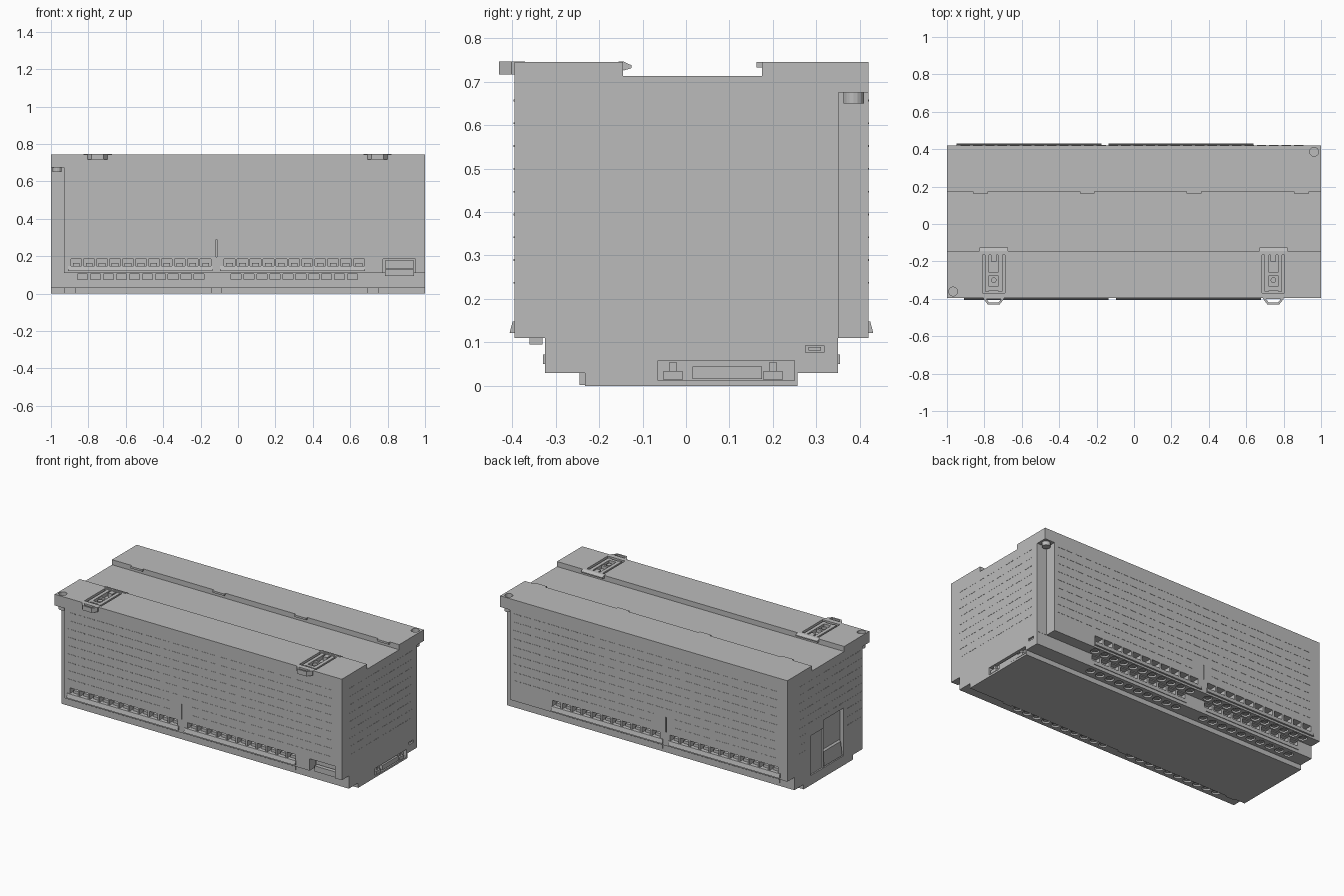
import bpy, bmesh, math
from mathutils import Matrix, Vector

cube = bpy.data.objects.get("Cube")
if cube:
    bpy.data.objects.remove(cube, do_unlink=True)

grey = bpy.data.materials.new("housing grey")
grey.use_nodes = True
COLOUR = (0.5, 0.5, 0.5, 1)
grey.diffuse_color = COLOUR
grey.node_tree.nodes["Principled BSDF"].inputs["Base Color"].default_value = COLOUR


def box(bm, x0, x1, y0, y1, z0, z1):
    size = Matrix.Diagonal((x1 - x0, y1 - y0, z1 - z0, 1))
    centre = Vector((x0 + x1, y0 + y1, z0 + z1)) / 2
    bmesh.ops.create_cube(bm, size=1, matrix=Matrix.Translation(centre) @ size)


def cylinder(bm, x, y, z0, z1, r, sides=16):
    bmesh.ops.create_cone(bm, cap_ends=True, segments=sides, radius1=r, radius2=r,
                          depth=z1 - z0, matrix=Matrix.Translation((x, y, (z0 + z1) / 2)))


def prism(bm, points, shift):
    face = bm.faces.new([bm.verts.new(p) for p in points])
    out = bmesh.ops.extrude_face_region(bm, geom=[face])
    moved = [v for v in out["geom"] if isinstance(v, bmesh.types.BMVert)]
    bmesh.ops.translate(bm, verts=moved, vec=shift)


def finish(bm, name):
    bmesh.ops.recalc_face_normals(bm, faces=bm.faces)
    mesh = bpy.data.meshes.new(name)
    bm.to_mesh(mesh)
    bm.free()
    mesh.materials.append(grey)
    obj = bpy.data.objects.new(name, mesh)
    bpy.context.collection.objects.link(obj)
    return obj


FRONT, BACK = -0.395, 0.42
PITCH = 0.0692
# Each long side: outward sign, upper face, lower face, shift of its terminals
SIDES = [("front", -1, FRONT, -0.325, 0), ("back", 1, BACK, 0.35, -0.04)]


def span(bm, x0, x1, face, sign, inner, outer, z0, z1):
    """Box reaching inward and outward from a long side face."""
    a, b = sorted((face - sign * inner, face + sign * outer))
    box(bm, x0, x1, a, b, z0, z1)


def terminals(shift):
    """Centres of both terminal groups, as (x, is_upper)."""
    for start in (-0.865, -0.045):
        for i in range(11):
            yield start + shift + i * PITCH, True
        for i in range(10):
            yield start + shift + (i + 0.5) * PITCH, False


# Housing: stepped profile with a rail channel along the top
half = [(FRONT, 0.745), (FRONT, 0.11), (-0.325, 0.11), (-0.325, 0.03), (-0.232, 0.03),
        (-0.232, 0), (0.257, 0), (0.257, 0.03), (0.35, 0.03), (0.35, 0.11), (BACK, 0.11),
        (BACK, 0.745), (0.175, 0.745), (0.175, 0.713), (-0.145, 0.713), (-0.145, 0.745)]
bm = bmesh.new()
prism(bm, [(-0.999, y, z) for y, z in half], (1.998, 0, 0))
housing = finish(bm, "housing")

# Cutter: corner notches, screw holes, terminal windows, wells and recesses
bm = bmesh.new()
box(bm, 0.93, 1.1, 0.351, 0.5, 0.1, 0.675)
box(bm, -1.1, -0.93, -0.5, -0.326, 0.1, 0.675)
cylinder(bm, 0.963, 0.386, 0.65, 0.8, 0.024)
cylinder(bm, -0.967, -0.361, 0.65, 0.8, 0.024)
for name, sign, upper, lower, shift in SIDES:
    for x, is_upper in terminals(shift):
        if is_upper:
            span(bm, x - 0.029, x + 0.029, upper, sign, 0.045, 0.05, 0.148, 0.185)
            cylinder(bm, x, upper - sign * 0.035, 0.09, 0.132, 0.026)
        else:
            span(bm, x - 0.027, x + 0.027, lower, sign, 0.03, 0.02, 0.075, 0.104)
            cylinder(bm, x, lower - sign * 0.046, 0.01, 0.052, 0.026)
    split = -0.115 + shift
    span(bm, split - 0.003, split + 0.003, upper, sign, 0.012, 0.05, 0.195, 0.29)
box(bm, 0.775, 0.95, -0.5, -0.335, 0.09, 0.185)
box(bm, 0.975, 1.1, -0.065, 0.25, 0.012, 0.058)
box(bm, 0.985, 1.1, 0.275, 0.318, 0.077, 0.093)
box(bm, -1.1, -0.975, -0.14, 0.06, 0.06, 0.36)
box(bm, -1.1, -0.99, 0.061, 0.19, 0.06, 0.31)
for cx in (-0.75, 0.745):
    box(bm, cx - 0.06, cx + 0.06, -0.37, -0.165, 0.718, 0.8)
cutter = finish(bm, "cutter")
cutter.hide_render = True
mod = housing.modifiers.new("openings", "BOOLEAN")
mod.operation, mod.solver, mod.object = "DIFFERENCE", "EXACT", cutter
graph = bpy.context.evaluated_depsgraph_get()
cut_mesh = bpy.data.meshes.new_from_object(housing.evaluated_get(graph))
housing.modifiers.clear()
housing.data = cut_mesh
bpy.data.objects.remove(cutter, do_unlink=True)

# Terminal screws, lips and vent strips on both long sides
for name, sign, upper, lower, shift in SIDES:
    screws = bmesh.new()
    for x, is_upper in terminals(shift):
        y = upper - sign * 0.035 if is_upper else lower - sign * 0.046
        z = 0.116 if is_upper else 0.036
        cylinder(screws, x, y, z, z + 0.02, 0.02, 12)
        box(screws, x - 0.016, x + 0.016, y - 0.003, y + 0.003, z - 0.003, z)
        if is_upper:
            # Clamp inside each wire opening
            span(screws, x - 0.018, x + 0.018, upper, sign, 0.046, -0.02, 0.147, 0.165)
    finish(screws, name + "_terminal_screws")

    lips = bmesh.new()
    for x0, x1 in ((-0.91, -0.135), (-0.095, 0.68)):
        x0, x1 = x0 + shift, x1 + shift
        prism(lips, [(x0, upper, 0.148), (x0, upper + sign * 0.004, 0.148),
                     (x0, upper + sign * 0.011, 0.122), (x0, upper, 0.122)], (x1 - x0, 0, 0))
        span(lips, x0 + 0.05, x1 - 0.05, lower, sign, 0.002, 0.004, 0.05, 0.072)
    finish(lips, name + "_terminal_lips")

    vents = bmesh.new()
    for row in range(9):
        z = 0.235 + row * 0.0525
        for i in range(28):
            x = -sign * (-0.88 + i * 0.066)
            if z > 0.295 or abs(x + 0.115 - shift) > 0.06:
                span(vents, x - 0.025, x + 0.025, upper, sign, 0.002, 0.0015, z, z + 0.004)
    finish(vents, name + "_vents")

# Vent strips on the two ends
vents = bmesh.new()
for row in range(9):
    z = 0.235 + row * 0.0525
    for i in range(8):
        y = -0.29 + i * 0.08
        box(vents, 0.997, 1, y - 0.03, y + 0.03, z, z + 0.004)
        if z > 0.37 or not -0.18 < y < 0.23:
            box(vents, -1, -0.997, y - 0.03, y + 0.03, z, z + 0.004)
finish(vents, "end_vents")

# Expansion connector on one end
bm = bmesh.new()
box(bm, 0.97, 0.995, 0.015, 0.175, 0.016, 0.045)
for y in (-0.03, 0.2):
    box(bm, 0.97, 0.999, y - 0.022, y + 0.022, 0.014, 0.034)
    box(bm, 0.97, 0.99, y - 0.008, y + 0.008, 0.034, 0.055)
box(bm, 0.97, 0.993, 0.282, 0.311, 0.081, 0.089)
finish(bm, "end_connector")

# Cover plate in the opposite recess
bm = bmesh.new()
prism(bm, [(-0.974, -0.13, 0.16), (-0.985, -0.13, 0.15), (-0.997, -0.13, 0.065),
           (-0.974, -0.13, 0.065)], (0, 0.18, 0))
finish(bm, "end_cover")

# Socket in the front opening
bm = bmesh.new()
box(bm, 0.785, 0.94, -0.36, -0.33, 0.095, 0.13)
box(bm, 0.785, 0.94, -0.345, -0.33, 0.135, 0.178)
finish(bm, "front_socket")

# Rail tabs along the back of the channel
bm = bmesh.new()
for x in (-0.82, -0.25, 0.32, 0.895):
    box(bm, x - 0.04, x + 0.04, 0.162, 0.18, 0.733, 0.745)
finish(bm, "rail_tabs")

# Sliding rail clips
for label, cx in (("right", -0.75), ("left", 0.745)):
    bm = bmesh.new()
    # Hook over the channel
    prism(bm, [(cx - 0.075, y, z) for y, z in
               ((-0.155, 0.747), (-0.145, 0.747), (-0.126, 0.738), (-0.126, 0.731),
                (-0.143, 0.726), (-0.155, 0.73))], (0.15, 0, 0))
    # Slider frame with a central spring
    for s in (-1, 1):
        a, b = sorted((cx + s * 0.024, cx + s * 0.046))
        box(bm, a, b, -0.36, -0.165, 0.716, 0.742)
    box(bm, cx - 0.015, cx + 0.015, -0.2, -0.165, 0.716, 0.742)
    box(bm, cx - 0.024, cx + 0.024, -0.275, -0.26, 0.716, 0.738)
    box(bm, cx - 0.024, cx + 0.024, -0.355, -0.335, 0.716, 0.742)
    cylinder(bm, cx, -0.3, 0.716, 0.736, 0.015, 12)
    # Pull loop past the front face
    box(bm, cx - 0.055, cx + 0.055, -0.402, -0.37, 0.717, 0.746)
    for s in (-1, 1):
        prism(bm, [(cx + s * x, y, 0.717) for x, y in
                   ((0.055, -0.40), (0.032, -0.43), (0.018, -0.43), (0.04, -0.40))],
              (0, 0, 0.029))
    box(bm, cx - 0.025, cx + 0.025, -0.43, -0.42, 0.717, 0.746)
    finish(bm, label + "_rail_clip")

# Small latches along the bottom front edge
bm = bmesh.new()
for x in (-0.9, -0.115, 0.72):
    box(bm, x - 0.03, x + 0.03, -0.245, -0.23, 0.002, 0.03)
finish(bm, "bottom_latches")
